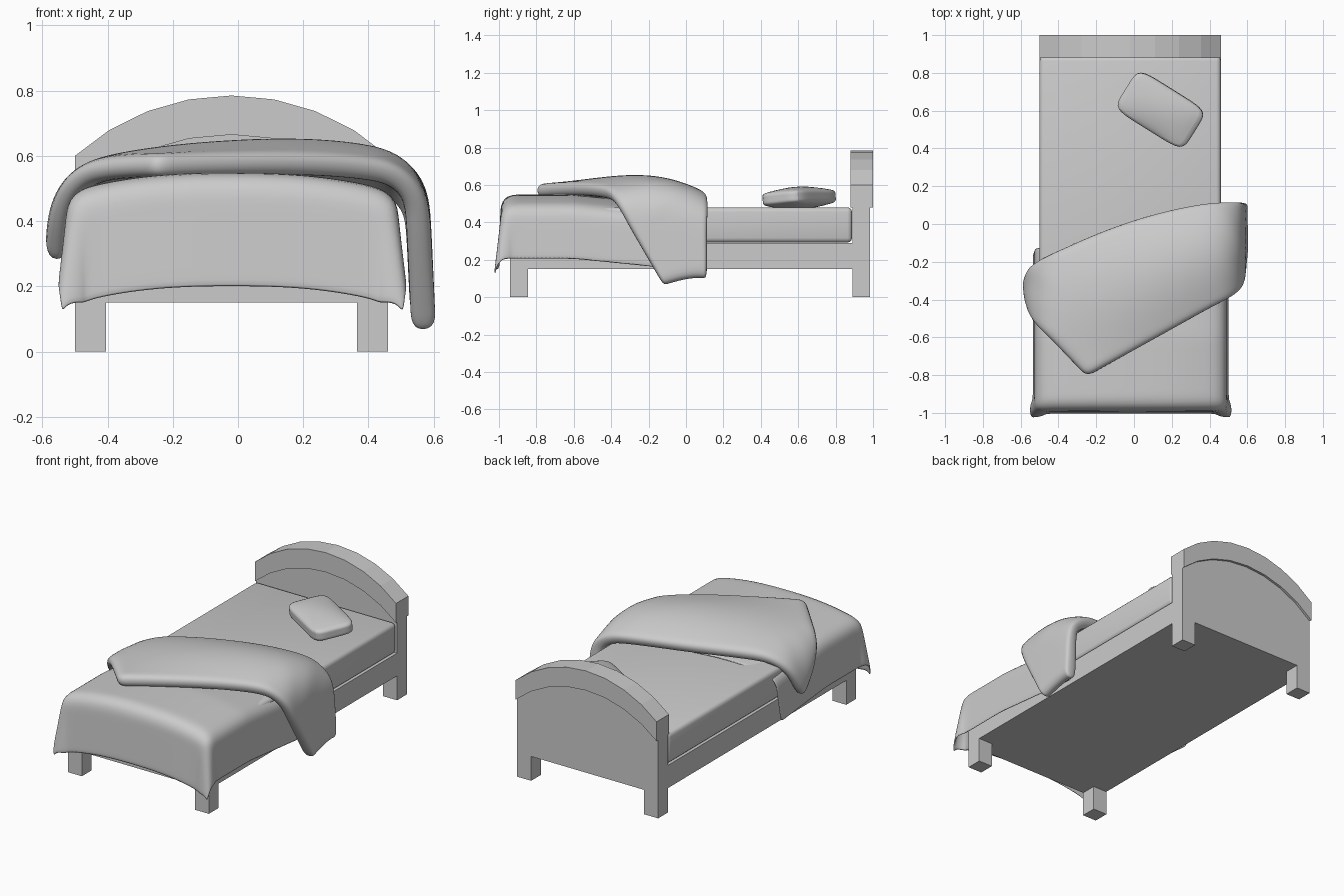
import bpy
import bmesh
from math import sin, cos, pi, radians, hypot, asin
from mathutils import Matrix, Vector

cube = bpy.data.objects.get("Cube")
if cube:
    bpy.data.objects.remove(cube, do_unlink=True)

grey = bpy.data.materials.new("plain_grey")
grey.use_nodes = True
grey.diffuse_color = (0.6, 0.6, 0.6, 1)
grey.node_tree.nodes["Principled BSDF"].inputs["Base Color"].default_value = (0.6, 0.6, 0.6, 1)

LEFT, RIGHT = -0.5, 0.46
MID = (LEFT + RIGHT) / 2


def finish(name, bm):
    bmesh.ops.recalc_face_normals(bm, faces=bm.faces)
    mesh = bpy.data.meshes.new(name)
    bm.to_mesh(mesh)
    bm.free()
    mesh.materials.append(grey)
    obj = bpy.data.objects.new(name, mesh)
    bpy.context.collection.objects.link(obj)
    return obj


def smooth(obj, angle=40):
    bpy.ops.object.select_all(action='DESELECT')
    obj.select_set(True)
    bpy.context.view_layer.objects.active = obj
    bpy.ops.object.shade_smooth_by_angle(angle=radians(angle))


def box(name, lo, hi, bevel=0):
    lo, hi = Vector(lo), Vector(hi)
    bm = bmesh.new()
    bmesh.ops.create_cube(bm, size=1, matrix=Matrix.Translation((lo + hi) / 2)
                          @ Matrix.Diagonal((*(hi - lo), 1)))
    if bevel:
        bmesh.ops.bevel(bm, geom=bm.edges[:], offset=bevel, segments=3,
                        profile=0.5, affect='EDGES')
    return finish(name, bm)


def extrude_profile(name, points, y0, y1):
    bm = bmesh.new()
    face = bm.faces.new([bm.verts.new((x, y0, z)) for x, z in points])
    out = bmesh.ops.extrude_face_region(bm, geom=[face])
    moved = [v for v in out["geom"] if isinstance(v, bmesh.types.BMVert)]
    bmesh.ops.translate(bm, verts=moved, vec=(0, y1 - y0, 0))
    return finish(name, bm)


# Wooden frame and legs
box("bed_frame", (LEFT, -0.94, 0.15), (RIGHT, 0.9, 0.29))
for end, y in (("front", -0.94), ("back", 0.89)):
    for side, x in (("right", LEFT), ("left", RIGHT - 0.095)):
        box(f"{end}_{side}_leg", (x, y, 0), (x + 0.095, y + 0.095, 0.15))


# Arched headboard with a thicker rim
def arch(base, rise=0.185, half=0.48, steps=8):
    radius = (half * half + rise * rise) / (2 * rise)
    span = asin(half / radius)
    angles = [span * (2 * i / steps - 1) for i in range(steps + 1)]
    return [(MID + radius * sin(a), base + rise - radius * (1 - cos(a))) for a in angles]


inner = arch(0.48)
extrude_profile("headboard_panel", inner + [(RIGHT, 0.15), (LEFT, 0.15)], 0.89, 0.985)
extrude_profile("headboard_rim", arch(0.6) + inner[::-1], 0.88, 1.0)

# Mattress
smooth(box("mattress", (LEFT, -0.94, 0.292), (RIGHT, 0.888, 0.48), 0.025))


def drape(s, t, top, x0, x1, y0, r=0.05):
    """Lay a flat cloth point over the bed so that it hangs past the edges."""
    x, y = min(max(s, x0), x1), max(t, y0)
    ex, ey = s - x, t - y
    length = hypot(ex, ey)
    if length < 1e-6:
        return Vector((x, y, top))
    d = (abs(ex) ** 5 + abs(ey) ** 5) ** 0.2
    if d < r * pi / 2:
        out, drop = r * sin(d / r), r * (1 - cos(d / r))
    else:
        out, drop = r, r + d - r * pi / 2
    out += 0.05 * drop + 0.15 * min(abs(ex), abs(ey))
    return Vector((x + ex / length * out, y + ey / length * out, top - drop))


def cloth(name, point, nu, nv, thickness):
    bm = bmesh.new()
    rows = [[bm.verts.new(point(i / nu, j / nv)) for i in range(nu + 1)] for j in range(nv + 1)]
    for a, b in zip(rows, rows[1:]):
        for i in range(nu):
            bm.faces.new((a[i], a[i + 1], b[i + 1], b[i]))
    obj = finish(name, bm)
    if sum(p.normal.z for p in obj.data.polygons) < 0:
        obj.data.flip_normals()
    solid = obj.modifiers.new("thickness", 'SOLIDIFY')
    solid.thickness, solid.offset = thickness, 1
    sub = obj.modifiers.new("soften", 'SUBSURF')
    sub.levels = sub.render_levels = 1 if thickness < 0.02 else 2
    smooth(obj, 80)
    return obj


# Sheet over the foot of the bed, hanging on three sides
def sheet_point(u, v):
    s = -0.775 + 1.52 * u
    t = -1.3 + (1.14 + 0.2 * u) * v
    top = 0.54 - 0.05 * min(1, abs((s - MID) / 0.47)) ** 2.5
    top -= 0.05 * max(0, (t + 0.6) / 0.5)
    return drape(s, t, top, -0.465, 0.43, -0.93)


cloth("foot_sheet", sheet_point, 36, 30, 0.008)

# Thick cover thrown diagonally across the bed
CORNERS = [Vector(c) for c in ((-0.25, -0.81), (0.93, -0.12), (0.86, 0.11), (-0.70, -0.32))]


def cover_point(u, v):
    f0, f1, b1, b0 = CORNERS
    p = f0.lerp(f1, u).lerp(b0.lerp(b1, u), v)
    p.y += 0.13 * 4 * u * (1 - u) * v
    hump = sin(pi * u) * sin(pi * v)
    top = 0.535 + 0.05 * hump - 0.035 * v ** 3
    top -= 0.03 * min(1, abs((p.x - MID) / 0.5)) ** 3
    return drape(p.x, p.y, top, -0.45, 0.45, -2, 0.06)


cloth("thrown_cover", cover_point, 18, 10, 0.075)

# Small loose pillow
bm = bmesh.new()
bmesh.ops.create_cube(bm, size=1)
bmesh.ops.subdivide_edges(bm, edges=bm.edges[:], cuts=2, use_grid_fill=True)
for v in bm.verts:
    x, y, z = v.co
    rim = max(abs(x), abs(y)) > 0.4
    v.co = (x * 0.43, y * 0.25, z * (0.075 if rim else 0.125))
bmesh.ops.transform(bm, verts=bm.verts[:], matrix=Matrix.Translation((0.14, 0.605, 0.53))
                    @ Matrix.Rotation(radians(-32), 4, 'Z') @ Matrix.Rotation(radians(5), 4, 'X'))
pillow = finish("pillow", bm)
soft = pillow.modifiers.new("soften", 'SUBSURF')
soft.levels = soft.render_levels = 2
smooth(pillow, 80)
